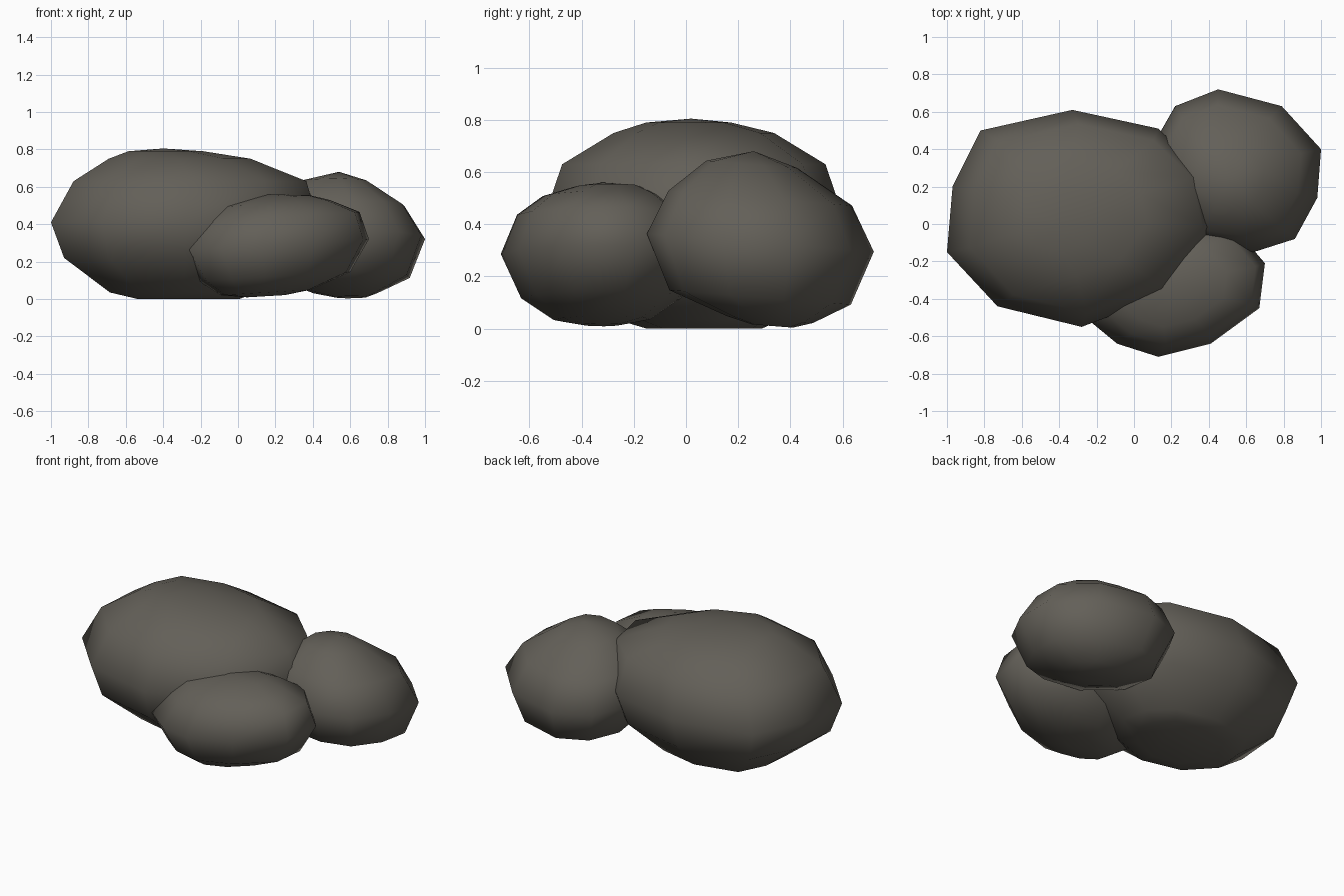
import bpy
import bmesh
from mathutils import Vector

# Remove the default cube
default_cube = bpy.data.objects.get("Cube")
if default_cube:
    bpy.data.objects.remove(default_cube, do_unlink=True)

# Single stone colour
stone = bpy.data.materials.new("dark_warm_grey_stone")
stone.use_nodes = True
stone_colour = (0.125, 0.116, 0.098, 1.0)
stone.diffuse_color = stone_colour
for node in stone.node_tree.nodes:
    if node.type == 'BSDF_PRINCIPLED':
        node.inputs["Base Color"].default_value = stone_colour


def make_boulder(name, centre, outline, rings, crown, tilt=(0, 0)):
    """Loft a plan outline through (height, scale, shift x, shift y) rings up to a crown point."""
    centre, tilt = Vector(centre), Vector(tilt)
    bm = bmesh.new()
    loops = []
    for height, scale, shift_x, shift_y in rings:
        loop = []
        for point in outline:
            offset = (Vector(point) - centre) * scale
            place = centre + offset + Vector((shift_x, shift_y))
            loop.append(bm.verts.new((place.x, place.y, height + tilt.dot(offset))))
        loops.append(loop)

    # Side faces between neighbouring rings
    count = len(outline)
    for lower, upper in zip(loops, loops[1:]):
        for i in range(count):
            j = (i + 1) % count
            bm.faces.new((lower[i], lower[j], upper[j], upper[i]))

    # Flat underside and crowned top
    bm.faces.new(list(reversed(loops[0])))
    apex = bm.verts.new(crown)
    last = loops[-1]
    for i in range(count):
        bm.faces.new((last[i], last[(i + 1) % count], apex))

    bmesh.ops.recalc_face_normals(bm, faces=bm.faces[:])
    for face in bm.faces:
        face.smooth = True
    mesh = bpy.data.meshes.new(name)
    bm.to_mesh(mesh)
    bm.free()
    mesh.materials.append(stone)
    boulder = bpy.data.objects.new(name, mesh)
    bpy.context.collection.objects.link(boulder)
    return boulder


# Broad main boulder
make_boulder(
    "large_boulder",
    centre=(-0.3, 0.03),
    outline=[(-1, -0.15), (-0.73, -0.44), (-0.28, -0.55), (0.17, -0.38), (0.43, -0.02),
             (0.37, 0.28), (0.13, 0.51), (-0.33, 0.61), (-0.82, 0.5), (-0.97, 0.2)],
    rings=[(0, 0.38, 0.03, 0.04), (0.035, 0.55, 0, 0.02), (0.22, 0.9, 0, 0), (0.41, 1, 0, 0),
           (0.63, 0.87, 0.03, 0), (0.75, 0.53, -0.02, 0), (0.79, 0.28, -0.09, -0.02)],
    crown=(-0.4, 0.02, 0.805))

# Rounded boulder at the back
make_boulder(
    "back_boulder",
    centre=(0.54, 0.28),
    outline=[(0.45, 0.72), (0.22, 0.63), (0.1, 0.42), (0.12, 0.14), (0.34, -0.1),
             (0.64, -0.15), (0.86, -0.08), (0.98, 0.14), (1, 0.4), (0.79, 0.63)],
    rings=[(0.01, 0.18, 0.06, 0.05), (0.035, 0.38, 0.03, 0.04), (0.12, 0.8, 0.01, 0),
           (0.33, 1, 0, 0), (0.5, 0.81, -0.02, 0), (0.63, 0.4, -0.03, -0.03)],
    crown=(0.54, 0.26, 0.68), tilt=(0, -0.08))

# Small boulder at the front, its left end buried in the main one
make_boulder(
    "front_boulder",
    centre=(0.2, -0.32),
    outline=[(0.13, -0.71), (0.41, -0.64), (0.67, -0.45), (0.7, -0.21), (0.52, 0),
             (0.2, 0.06), (-0.12, -0.06), (-0.31, -0.28), (-0.26, -0.5), (-0.09, -0.64)],
    rings=[(0.015, 0.2, -0.05, 0), (0.035, 0.48, -0.05, 0), (0.12, 0.8, 0, 0),
           (0.29, 1, 0, 0), (0.44, 0.84, 0.03, 0), (0.51, 0.59, 0, 0), (0.545, 0.33, 0.02, 0.02)],
    crown=(0.15, -0.32, 0.56), tilt=(0.06, 0))
